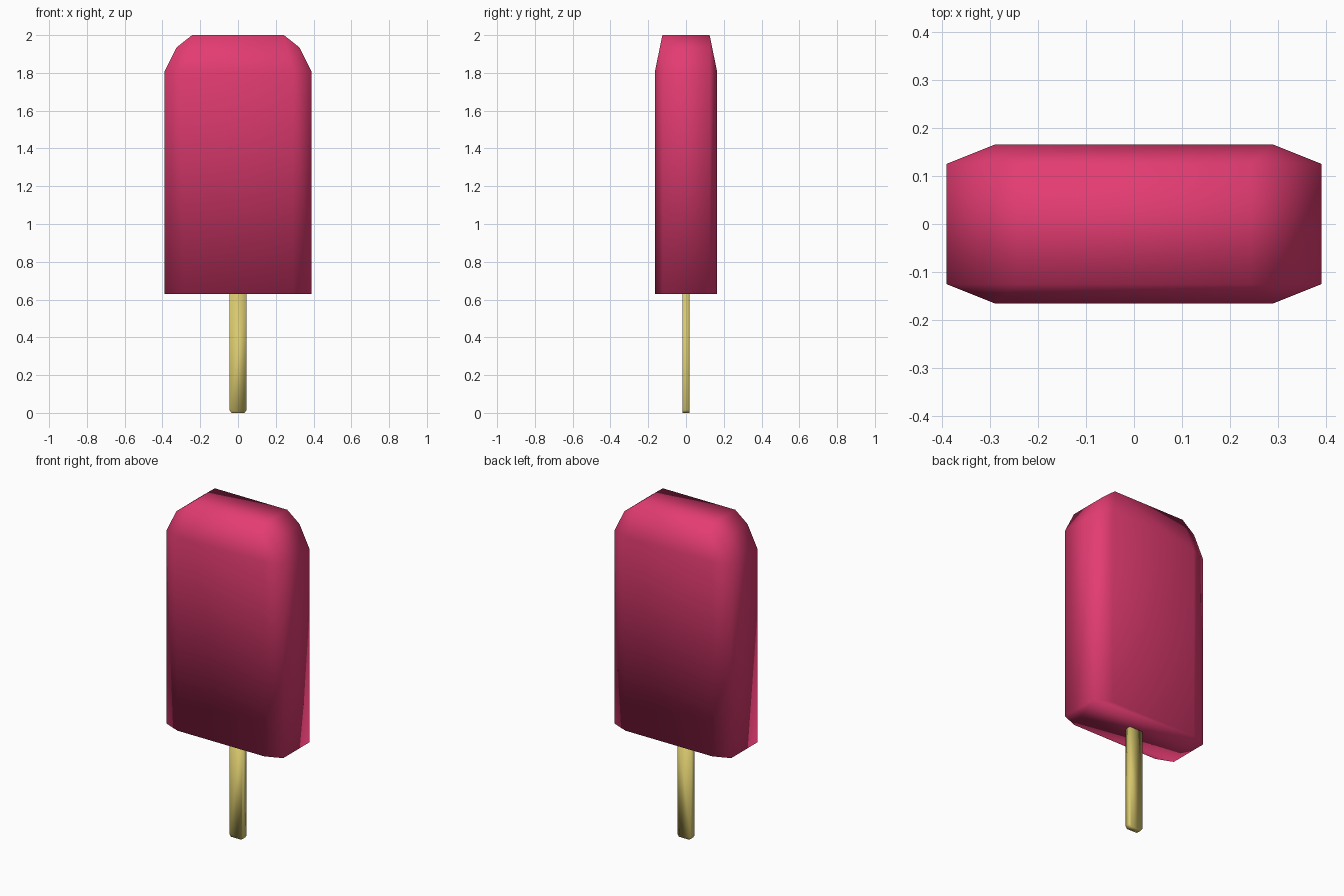
import bpy, bmesh, math

if "Cube" in bpy.data.objects:
    bpy.data.objects.remove(bpy.data.objects["Cube"])


def material(name, rgb):
    m = bpy.data.materials.new(name)
    m.diffuse_color = (*rgb, 1)
    m.use_nodes = True
    m.node_tree.nodes["Principled BSDF"].inputs["Base Color"].default_value = m.diffuse_color
    return m


def hull_part(name, quarter, mat):
    """Convex part from points in one quarter, mirrored over x and y, smooth shaded."""
    bm = bmesh.new()
    for x, y, z in quarter:
        for sx in (-1, 1):
            for sy in (-1, 1):
                bm.verts.new((sx * x, sy * y, z))
    bmesh.ops.convex_hull(bm, input=bm.verts[:])
    bmesh.ops.dissolve_limit(bm, angle_limit=math.radians(0.5),
                             verts=bm.verts[:], edges=bm.edges[:])
    bmesh.ops.recalc_face_normals(bm, faces=bm.faces[:])
    for f in bm.faces:
        f.smooth = True
    me = bpy.data.meshes.new(name)
    bm.to_mesh(me)
    bm.free()
    me.materials.append(mat)
    ob = bpy.data.objects.new(name, me)
    bpy.context.collection.objects.link(ob)
    return ob


pink = material("berry pink", (0.77, 0.045, 0.17))
wood = material("pale wood", (0.69, 0.58, 0.155))

# Ice block: octagonal section with faceted shoulders and sloped top
hull_part("ice_block", [
    (0.39, 0.125, 0.63), (0.29, 0.165, 0.63),
    (0.39, 0.125, 1.805), (0.29, 0.165, 1.805),
    (0.325, 0.125, 1.935), (0.243, 0.125, 2.0),
], pink)

# Stick: flat bar with clipped bottom corners, running up into the ice
hull_part("stick", [
    (0.035, 0.018, 0.0), (0.045, 0.018, 0.015), (0.045, 0.018, 0.65),
], wood)
